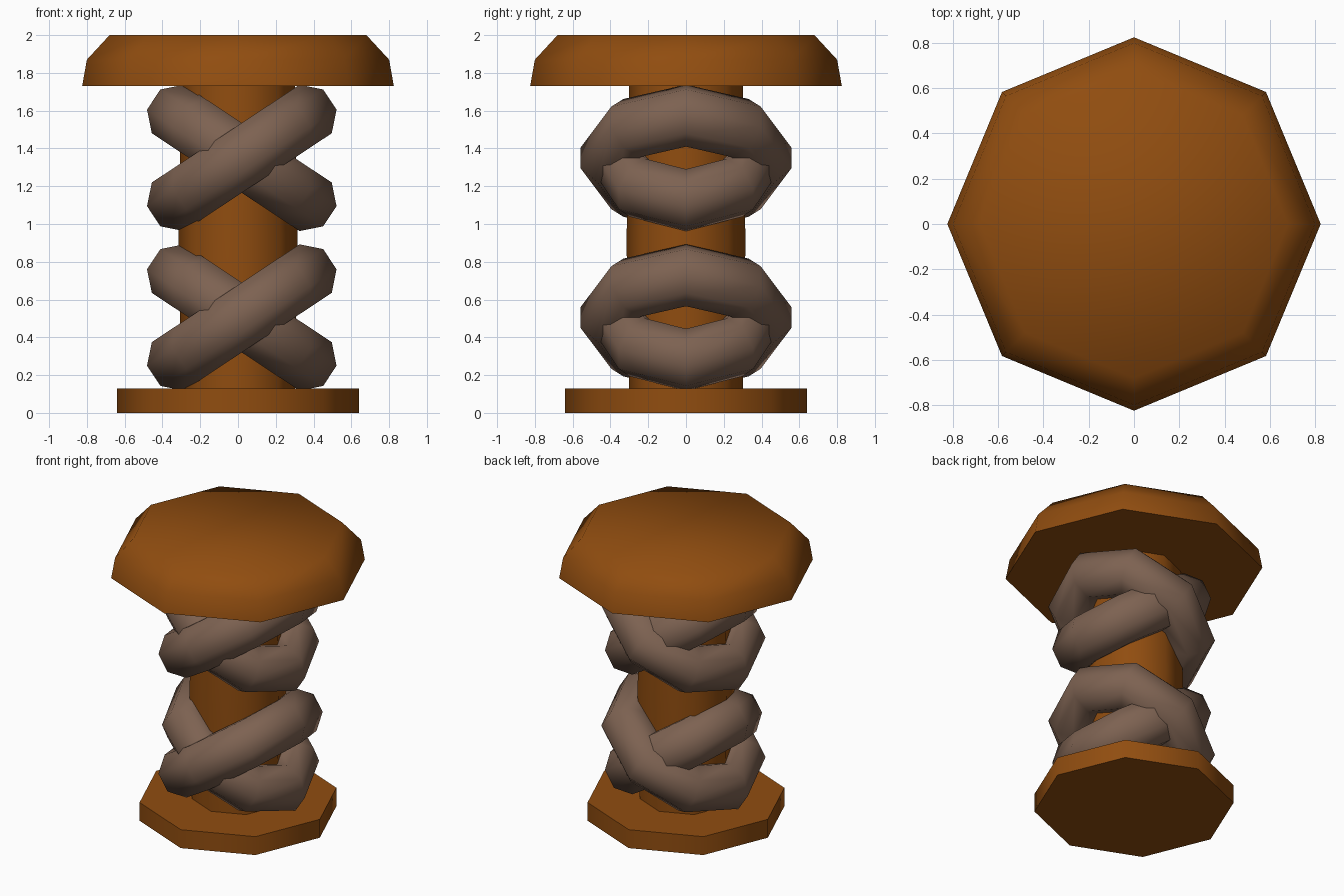
import bpy, bmesh, math

if "Cube" in bpy.data.objects:
    bpy.data.objects.remove(bpy.data.objects["Cube"])

SIDES = 8


def material(name, rgb):
    m = bpy.data.materials.new(name)
    m.diffuse_color = (*rgb, 1.0)
    m.use_nodes = True
    m.node_tree.nodes["Principled BSDF"].inputs["Base Color"].default_value = m.diffuse_color
    return m


RUST = material("rust_orange", (0.28, 0.074, 0.005))
ROPE = material("rope_brown", (0.205, 0.122, 0.083))


def finish(name, bm, mat):
    bmesh.ops.recalc_face_normals(bm, faces=bm.faces)
    me = bpy.data.meshes.new(name)
    bm.to_mesh(me)
    bm.free()
    me.materials.append(mat)
    ob = bpy.data.objects.new(name, me)
    bpy.context.collection.objects.link(ob)
    bpy.ops.object.select_all(action='DESELECT')
    ob.select_set(True)
    bpy.context.view_layer.objects.active = ob
    bpy.ops.object.shade_smooth_by_angle(angle=math.radians(60))
    return ob


def turned(name, profile, mat):
    """Eight-sided solid from (radius, height) pairs, corners on the axes."""
    bm = bmesh.new()
    rings = []
    for r, z in profile:
        rings.append([bm.verts.new((r * math.cos(math.tau * i / SIDES),
                                    r * math.sin(math.tau * i / SIDES), z))
                      for i in range(SIDES)])
    for a, b in zip(rings, rings[1:]):
        for i in range(SIDES):
            j = (i + 1) % SIDES
            bm.faces.new((a[i], a[j], b[j], b[i]))
    bm.faces.new(rings[0])
    bm.faces.new(rings[-1])
    return finish(name, bm, mat)


def rope_loop(name, z, tilt, y_scale):
    """Tilted octagonal torus with flat outer facets."""
    major, minor = 0.405, 0.167
    ct, st = math.cos(tilt), math.sin(tilt)
    bm = bmesh.new()
    rings = []
    for i in range(SIDES):
        a = math.tau * i / SIDES
        ring = []
        for k in range(8):
            b = math.tau * (k + 0.5) / 8
            r, v = major + minor * math.cos(b), minor * math.sin(b)
            u, y = r * math.cos(a), r * math.sin(a) * y_scale
            ring.append(bm.verts.new((0.02 + u * ct - v * st, y, z + u * st + v * ct)))
        rings.append(ring)
    for i in range(SIDES):
        p, q = rings[i], rings[(i + 1) % SIDES]
        for k in range(8):
            n = (k + 1) % 8
            bm.faces.new((p[k], q[k], q[n], p[n]))
    return finish(name, bm, ROPE)


# Iron post: foot, slightly swollen shaft and bevelled cap
turned("base_plate", [(0.64, 0.0), (0.64, 0.13)], RUST)
turned("post", [(0.30, 0.10), (0.315, 0.9), (0.30, 1.76)], RUST)
turned("cap", [(0.825, 1.73), (0.80, 1.87), (0.68, 2.0)], RUST)

# Two crossed pairs of rope loops
TILT = math.radians(33.5)
for label, z in (("lower", 0.505), ("upper", 1.35)):
    rope_loop(label + "_outer_rope", z, TILT, 1.0)
    rope_loop(label + "_inner_rope", z, -TILT, 0.9)
